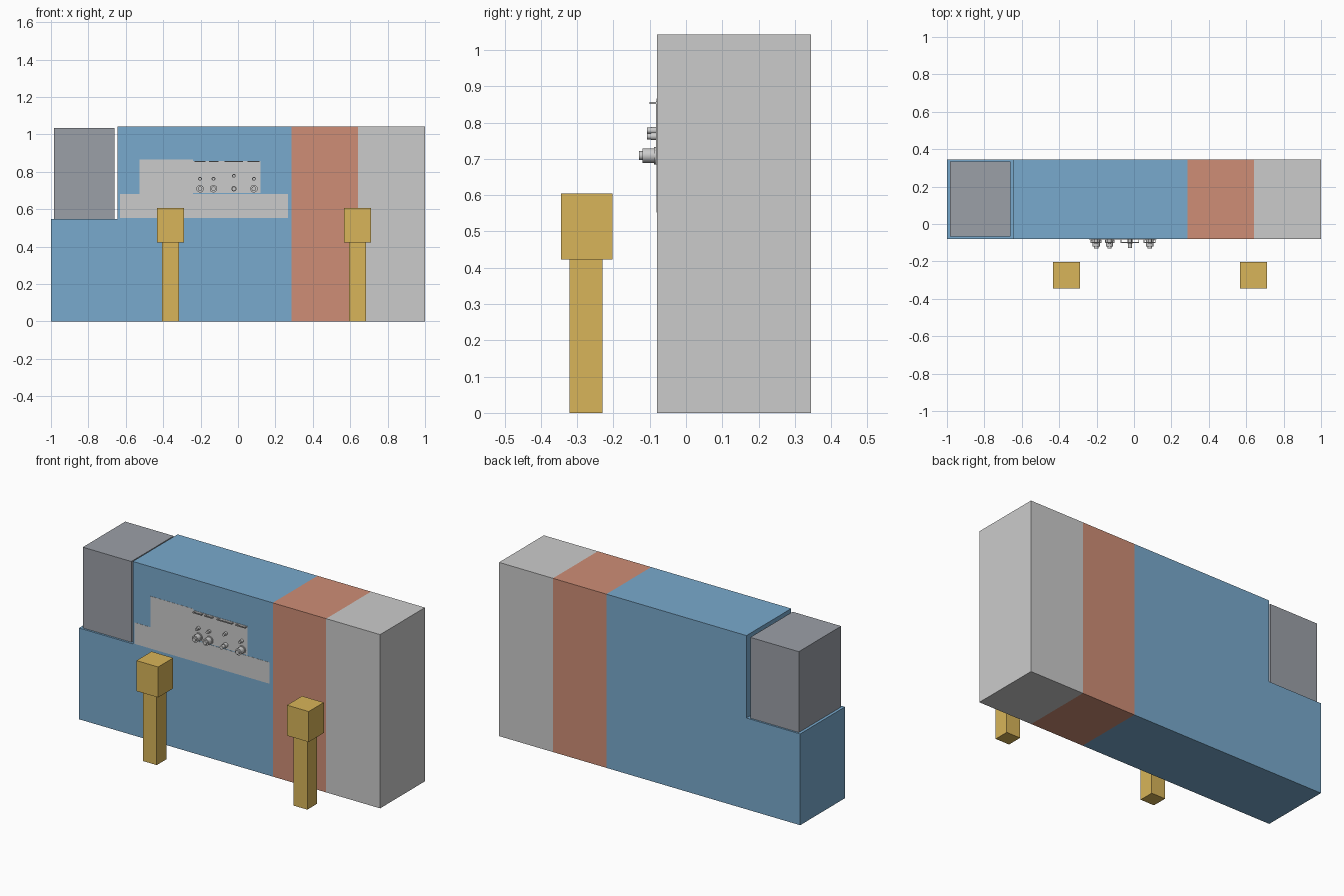
import bpy, bmesh, math
from mathutils import Matrix

if "Cube" in bpy.data.objects:
    bpy.data.objects.remove(bpy.data.objects["Cube"])

FRONT, BACK, TOP = -0.08, 0.345, 1.043


def material(name, color):
    m = bpy.data.materials.new(name)
    m.diffuse_color = (*color, 1)
    m.use_nodes = True
    m.node_tree.nodes["Principled BSDF"].inputs["Base Color"].default_value = m.diffuse_color
    return m


blue = material("blue", (0.19, 0.40, 0.61))
orange = material("orange", (0.62, 0.27, 0.18))
yellow = material("yellow", (0.69, 0.46, 0.10))
dark_grey = material("dark_grey", (0.33, 0.35, 0.39))


def finish(name, bm, mat=None):
    bmesh.ops.recalc_face_normals(bm, faces=bm.faces)
    me = bpy.data.meshes.new(name)
    bm.to_mesh(me)
    bm.free()
    ob = bpy.data.objects.new(name, me)
    bpy.context.collection.objects.link(ob)
    if mat:
        me.materials.append(mat)
    return ob


def add_box(bm, x, y, z):
    size = [b - a for a, b in (x, y, z)]
    mid = [(a + b) / 2 for a, b in (x, y, z)]
    bmesh.ops.create_cube(bm, size=1, matrix=Matrix.Translation(mid) @ Matrix.Diagonal((*size, 1)))


def box(name, x, y, z, mat=None):
    bm = bmesh.new()
    add_box(bm, x, y, z)
    return finish(name, bm, mat)


def prism(name, outline, y0, y1, mat=None):
    """Extrude an x-z outline along y."""
    bm = bmesh.new()
    face = bm.faces.new([bm.verts.new((x, y0, z)) for x, z in outline])
    ext = bmesh.ops.extrude_face_region(bm, geom=[face])
    for v in ext["geom"]:
        if isinstance(v, bmesh.types.BMVert):
            v.co.y = y1
    return finish(name, bm, mat)


def knob(name, x, z, steps):
    """Stepped round knob facing -y; steps are (radius, y start, y end)."""
    bm = bmesh.new()
    for r, y0, y1 in steps:
        m = Matrix.Translation((x, (y0 + y1) / 2, z)) @ Matrix.Rotation(math.pi / 2, 4, 'X')
        bmesh.ops.create_cone(bm, cap_ends=True, segments=24, radius1=r, radius2=r,
                              depth=abs(y1 - y0), matrix=m)
    ob = finish(name, bm)
    bpy.ops.object.select_all(action='DESELECT')
    ob.select_set(True)
    bpy.context.view_layer.objects.active = ob
    bpy.ops.object.shade_smooth_by_angle(angle=math.radians(35))


# Main cabinet blocks
prism("main_body", [(-1, 0), (0.287, 0), (0.287, TOP), (-0.643, TOP), (-0.643, 0.548), (-1, 0.548)],
      FRONT, BACK, blue)
box("middle_block", (0.287, 0.642), (FRONT, BACK), (0, TOP), orange)
box("end_block", (0.642, 1), (FRONT, BACK), (0, TOP))
box("raised_box", (-0.983, -0.661), (-0.068, 0.334), (0.548, 1.033), dark_grey)

# Flush front panels
box("ledge_panel", (-0.63, 0.266), (FRONT - 0.001, FRONT + 0.01), (0.552, 0.68))
box("blank_panel", (-0.526, -0.24), (FRONT - 0.001, FRONT + 0.01), (0.68, 0.866))
box("control_panel", (-0.24, 0.12), (FRONT - 0.002, FRONT + 0.01), (0.685, 0.858))

# Controls: large dial, small button and bar handle per station
for i, (x, big) in enumerate([(-0.203, True), (-0.131, True), (-0.022, False), (0.085, True)]):
    if big:
        steps = [(0.024, FRONT, -0.088), (0.020, -0.088, -0.120), (0.012, -0.120, -0.130)]
    else:
        steps = [(0.014, FRONT, -0.105), (0.011, -0.105, -0.128)]
    knob(f"dial_{i}", x, 0.709, steps)
    knob(f"button_{i}", x, 0.762 if big else 0.778, [(0.010, FRONT, -0.096), (0.008, -0.096, -0.108)])

for i, (a, b) in enumerate([(-0.232, -0.174), (-0.155, -0.104), (-0.072, 0.028), (0.052, 0.116)]):
    bm = bmesh.new()
    add_box(bm, (a, b), (-0.101, -0.096), (0.851, 0.856))
    for x in (a, b - 0.005):
        add_box(bm, (x, x + 0.005), (-0.0965, FRONT), (0.851, 0.856))
    finish(f"bar_handle_{i}", bm)

# Two free-standing stools in front
for name, x in (("left", -0.361), ("right", 0.639)):
    box(f"{name}_post", (x - 0.046, x + 0.046), (-0.321, -0.230), (0, 0.422), yellow)
    box(f"{name}_head", (x - 0.072, x + 0.072), (-0.345, -0.202), (0.422, 0.605), yellow)
